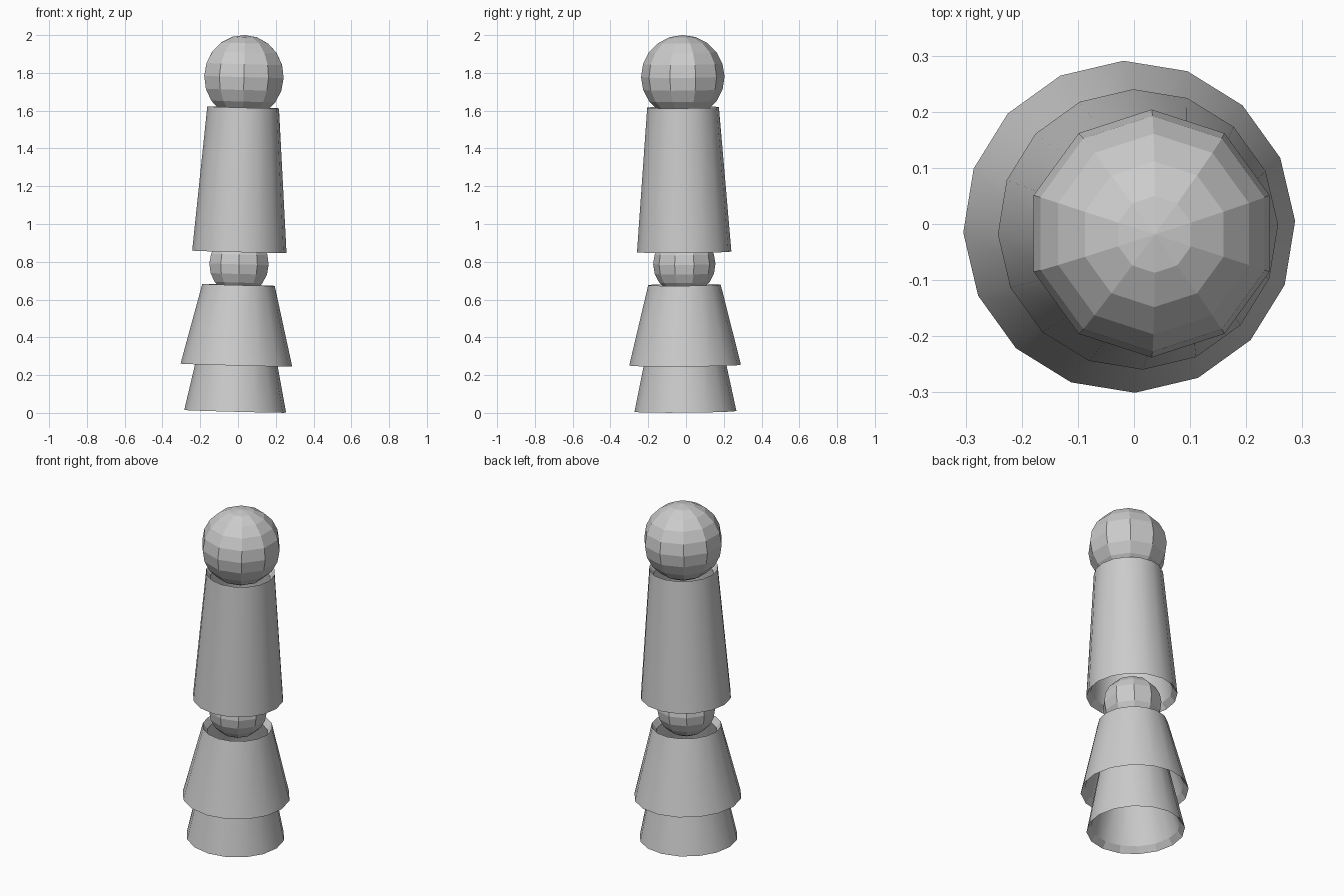
import bpy, bmesh, math
from mathutils import Matrix, Vector

cube = bpy.data.objects.get("Cube")
if cube:
    bpy.data.objects.remove(cube, do_unlink=True)

# Single grey clay colour
GREY = (0.6, 0.6, 0.6, 1)
clay = bpy.data.materials.new("grey_clay")
clay.use_nodes = True
clay.diffuse_color = GREY
clay.node_tree.nodes["Principled BSDF"].inputs["Base Color"].default_value = GREY

# The whole stack leans slightly
LEAN = Matrix.Rotation(math.radians(1.5), 4, 'Y') @ Matrix.Rotation(math.radians(0.45), 4, 'X')
FOOT = Matrix.Translation((-0.015, -0.003, 0.008))


def make_object(name, bm):
    bm.transform(FOOT @ LEAN)
    bmesh.ops.recalc_face_normals(bm, faces=bm.faces)
    mesh = bpy.data.meshes.new(name)
    bm.to_mesh(mesh)
    bm.free()
    mesh.materials.append(clay)
    obj = bpy.data.objects.new(name, mesh)
    bpy.context.collection.objects.link(obj)
    return obj


def tapered_tube(name, z0, z1, r0, r1, sides=16, wall=0.025, lip=0.035):
    """Open tube with sloping inner lips at both ends."""
    profile = [(r0, z0), (r1, z1), (r1 - wall, z1 - lip), (r0 - wall, z0 + lip)]
    bm = bmesh.new()
    rings = []
    for r, z in profile:
        ring = []
        for i in range(sides):
            a = math.tau * i / sides + math.radians(2)
            ring.append(bm.verts.new((r * math.cos(a), r * math.sin(a), z)))
        rings.append(ring)
    for k, ring in enumerate(rings):
        nxt = rings[(k + 1) % len(rings)]
        for i in range(sides):
            j = (i + 1) % sides
            face = bm.faces.new((ring[i], ring[j], nxt[j], nxt[i]))
            face.smooth = k in (0, 2)
    # keep the rims crisp
    for edge in bm.edges:
        if edge.link_faces[0].smooth != edge.link_faces[1].smooth:
            edge.smooth = False
    return make_object(name, bm)


def faceted_ball(name, z, radius):
    bm = bmesh.new()
    bmesh.ops.create_uvsphere(bm, u_segments=10, v_segments=10, radius=radius,
                              matrix=Matrix.Translation((0, 0, z)))
    return make_object(name, bm)


# Stacked parts from the ground up
tapered_tube("base", 0, 0.43, 0.27, 0.18)
tapered_tube("skirt", 0.245, 0.67, 0.296, 0.192)
faceted_ball("waist_ball", 0.78, 0.165)
tapered_tube("torso", 0.845, 1.61, 0.25, 0.19)
faceted_ball("head", 1.772, 0.221)
